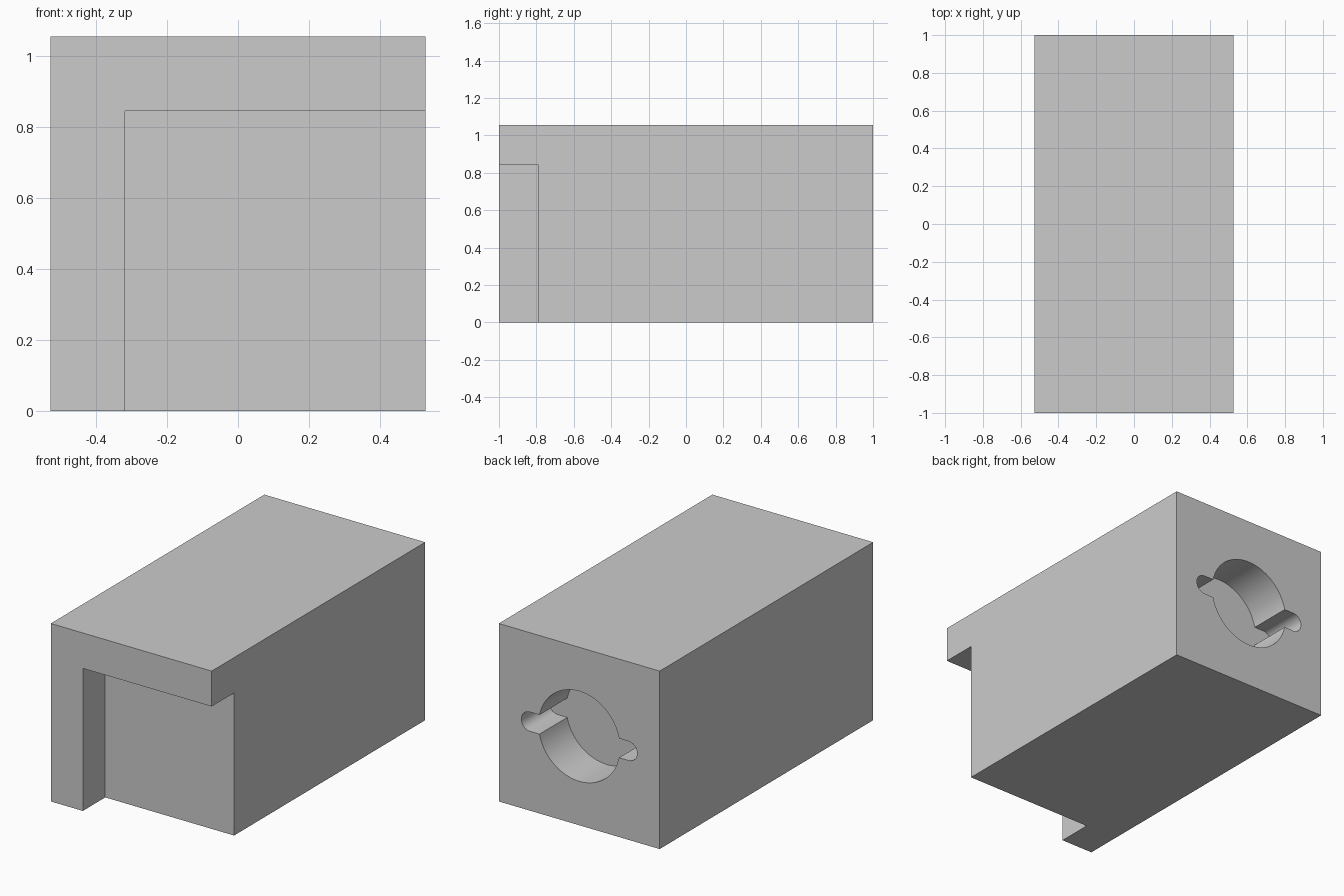
import bpy, bmesh
from math import asin, sqrt, pi, sin, cos, radians

if "Cube" in bpy.data.objects:
    bpy.data.objects.remove(bpy.data.objects["Cube"])

W, L = 1.055, 2.0            # width/height and length of the block
WALL = 0.21                  # thickness of the front L-shaped lip
R, SLOT_R, SLOT_X = 0.267, 0.057, 0.323   # socket bore and rounded side slots
DEPTH = 0.26


def prism(name, profile, y0, y1):
    """Extrude an (x, z) profile along y."""
    bm = bmesh.new()
    face = bm.faces.new([bm.verts.new((x, y0, z)) for x, z in profile])
    ext = bmesh.ops.extrude_face_region(bm, geom=[face])
    verts = [v for v in ext["geom"] if isinstance(v, bmesh.types.BMVert)]
    bmesh.ops.translate(bm, verts=verts, vec=(0, y1 - y0, 0))
    bmesh.ops.recalc_face_normals(bm, faces=bm.faces)
    mesh = bpy.data.meshes.new(name)
    bm.to_mesh(mesh)
    bm.free()
    obj = bpy.data.objects.new(name, mesh)
    bpy.context.collection.objects.link(obj)
    return obj


def rect(x0, x1, z0, z1):
    return [(x0, z0), (x1, z0), (x1, z1), (x0, z1)]


def arc(cx, r, a0, a1, n):
    steps = [a0 + (a1 - a0) * i / n for i in range(n + 1)]
    return [(cx + r * cos(a), W / 2 + r * sin(a)) for a in steps]


def cut(target, cutter):
    cutter.hide_render = True
    mod = target.modifiers.new(cutter.name, 'BOOLEAN')
    mod.operation, mod.solver, mod.object = 'DIFFERENCE', 'EXACT', cutter
    bpy.ops.object.modifier_apply(modifier=mod.name)
    bpy.data.objects.remove(cutter)


# Main block
h = W / 2
block = prism("socket_block", rect(-h, h, 0, W), -L / 2, L / 2)
bpy.context.view_layer.objects.active = block
block.select_set(True)

# Front step, leaving a lip along the top and left edges
cut(block, prism("front_step", rect(-h + WALL, h + 0.1, -0.1, W - WALL),
                 -L / 2 - 0.1, -L / 2 + WALL))

# Blind socket in the back: round bore with a rounded slot on each side
a = asin(SLOT_R / R)
half = arc(SLOT_X, SLOT_R, -pi / 2, pi / 2, 16) + arc(0, R, a, pi - a, 40)
profile = half + [(-x, W - z) for x, z in half]
cut(block, prism("back_socket", profile, L / 2 - DEPTH, L / 2 + 0.1))

bpy.ops.object.shade_smooth_by_angle(angle=radians(30))
